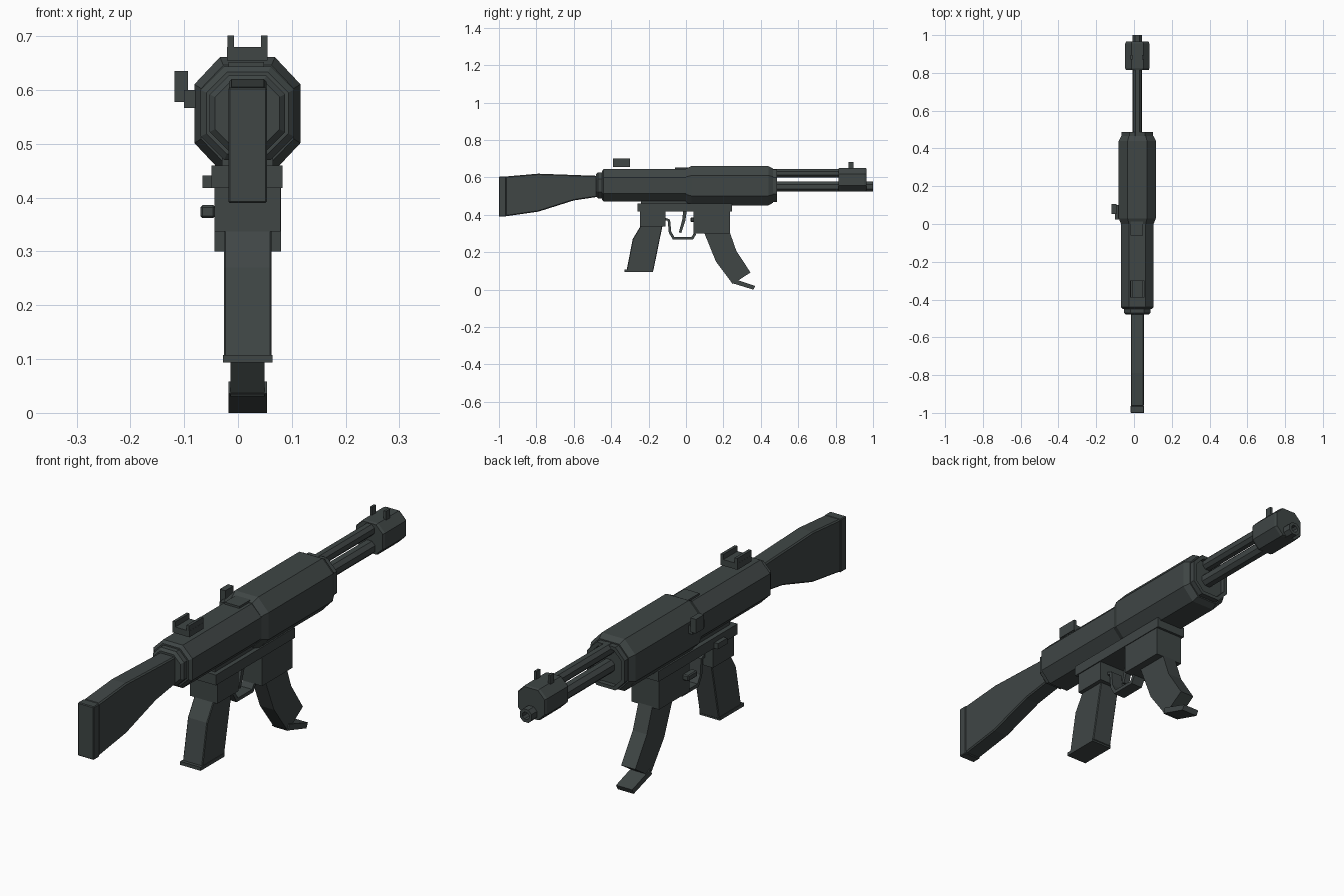
import bpy, bmesh

CX = 0.0175  # the weapon's centre plane

metal = bpy.data.materials.new("dark_slate_grey")
metal.diffuse_color = (0.050, 0.061, 0.060, 1)


def finish(name, bm, bevel=0):
    bmesh.ops.recalc_face_normals(bm, faces=bm.faces)
    me = bpy.data.meshes.new(name)
    bm.to_mesh(me)
    bm.free()
    me.materials.append(metal)
    ob = bpy.data.objects.new(name, me)
    bpy.context.collection.objects.link(ob)
    if bevel:
        mod = ob.modifiers.new("edge_chamfer", 'BEVEL')
        mod.width = bevel
        mod.segments = 1
    return ob


def octa(name, zc, stations, c=0.45, cx=CX):
    """Eight-sided tube along y; stations are (y, half width, half height)."""
    bm = bmesh.new()
    shape = [(c, 1), (1, c), (1, -c), (c, -1), (-c, -1), (-1, -c), (-1, c), (-c, 1)]
    rings = [[bm.verts.new((cx + a * w, y, zc + b * h)) for a, b in shape]
             for y, w, h in stations]
    for r, s in zip(rings, rings[1:]):
        for i in range(8):
            j = (i + 1) % 8
            bm.faces.new((r[i], r[j], s[j], s[i]))
    bm.faces.new(rings[0])
    bm.faces.new(rings[-1])
    return finish(name, bm)


def prism(name, profile, x0, x1, bevel=0):
    """Side profile of (y, z) points extruded across x."""
    bm = bmesh.new()
    face = bm.faces.new([bm.verts.new((x0, y, z)) for y, z in profile])
    ext = bmesh.ops.extrude_face_region(bm, geom=[face])
    verts = [v for v in ext["geom"] if isinstance(v, bmesh.types.BMVert)]
    bmesh.ops.translate(bm, verts=verts, vec=(x1 - x0, 0, 0))
    return finish(name, bm, bevel)


def box(name, x0, x1, y0, y1, z0, z1, bevel=0):
    return prism(name, [(y0, z0), (y1, z0), (y1, z1), (y0, z1)], x0, x1, bevel)


# Main body
octa("receiver", 0.557, [(-0.45, .076, .076), (-0.44, .087, .087), (0.04, .087, .087)], 0.5)
octa("stock_collar", 0.557, [(-0.48, .060, .060), (-0.47, .070, .070), (-0.43, .070, .070)], 0.5)
octa("handguard", 0.556, [(0.0, .086, .090), (0.03, .0985, .105),
                          (0.44, .0985, .105), (0.465, .086, .092)], 0.52)
octa("handguard_front_ring", 0.556, [(0.45, .084, .087), (0.487, .084, .087),
                                     (0.487, .070, .073), (0.468, .070, .073)], 0.5)
box("top_cover_plate", -0.018, 0.048, -0.06, 0.03, 0.62, 0.652)

# Shoulder stock
prism("stock", [(-0.965, 0.605), (-0.79, 0.62), (-0.46, 0.608), (-0.46, 0.498),
                (-0.60, 0.477), (-0.79, 0.417), (-0.965, 0.392)], -0.017, 0.053, 0.005)
box("butt_plate", -0.018, 0.054, -1.0, -0.962, 0.39, 0.605, 0.003)

# Barrels and muzzle block
octa("upper_tube", 0.622, [(0.42, .023, .023), (0.85, .023, .023)])
octa("barrel", 0.551, [(0.42, .026, .026), (1.0, .026, .026),
                       (1.0, .014, .014), (0.96, .014, .014)])
octa("muzzle_block", 0.588, [(0.815, .060, .060), (0.825, .064, .063),
                             (0.955, .064, .063), (0.965, .060, .060)], 0.5)

# Sights
box("rear_sight_base", -0.020, 0.055, -0.39, -0.30, 0.655, 0.680)
for side, s in (("left", -1), ("right", 1)):
    x = CX + s * 0.031
    box("rear_sight_wall_" + side, x - .006, x + .006, -0.39, -0.30, 0.678, 0.701)
    box("front_sight_post_" + side, x - .005, x + .005, 0.87, 0.895, 0.63, 0.683)

# Lower frame with the grip and magazine housings
box("lower_rail", -0.049, 0.083, -0.26, 0.245, 0.418, 0.46)
box("rail_bridge", -0.03, 0.065, -0.24, 0.23, 0.45, 0.50)
box("grip_housing", -0.044, 0.079, -0.245, -0.11, 0.337, 0.42)
box("magazine_housing", -0.044, 0.080, 0.04, 0.235, 0.30, 0.42)

# Pistol grip
prism("grip", [(-0.24, 0.345), (-0.285, 0.27), (-0.318, 0.10), (-0.175, 0.10),
               (-0.125, 0.345)], -0.026, 0.062, 0.003)
box("grip_foot", -0.028, 0.064, -0.33, -0.177, 0.094, 0.108)

# Curved magazine
prism("magazine", [(0.095, 0.31), (0.16, 0.15), (0.25, 0.03), (0.345, 0.092),
                   (0.27, 0.205), (0.233, 0.31)], -0.014, 0.049)
prism("magazine_foot", [(0.243, 0.036), (0.36, 0.0), (0.37, 0.020), (0.253, 0.058)],
      -0.018, 0.054)

# Trigger and guard
prism("trigger_guard", [(-0.112, 0.37), (-0.098, 0.37), (-0.092, 0.305), (-0.070, 0.267),
                        (0.037, 0.267), (0.055, 0.297), (0.042, 0.302), (0.029, 0.281),
                        (-0.062, 0.281), (-0.079, 0.311), (-0.085, 0.374), (-0.112, 0.385)],
      -0.008, 0.043)
prism("trigger", [(-0.015, 0.42), (0.004, 0.42), (-0.003, 0.37), (-0.025, 0.303),
                  (-0.038, 0.306), (-0.020, 0.375)], 0.005, 0.030)

# Controls on the left side
box("magazine_release", -0.070, -0.042, 0.025, 0.085, 0.362, 0.386, 0.004)
box("fire_selector", -0.066, -0.045, -0.17, -0.11, 0.418, 0.441)
box("charging_handle_stem", -0.100, -0.065, 0.025, 0.10, 0.567, 0.60)
box("charging_handle_knob", -0.118, -0.093, 0.052, 0.105, 0.578, 0.635)
